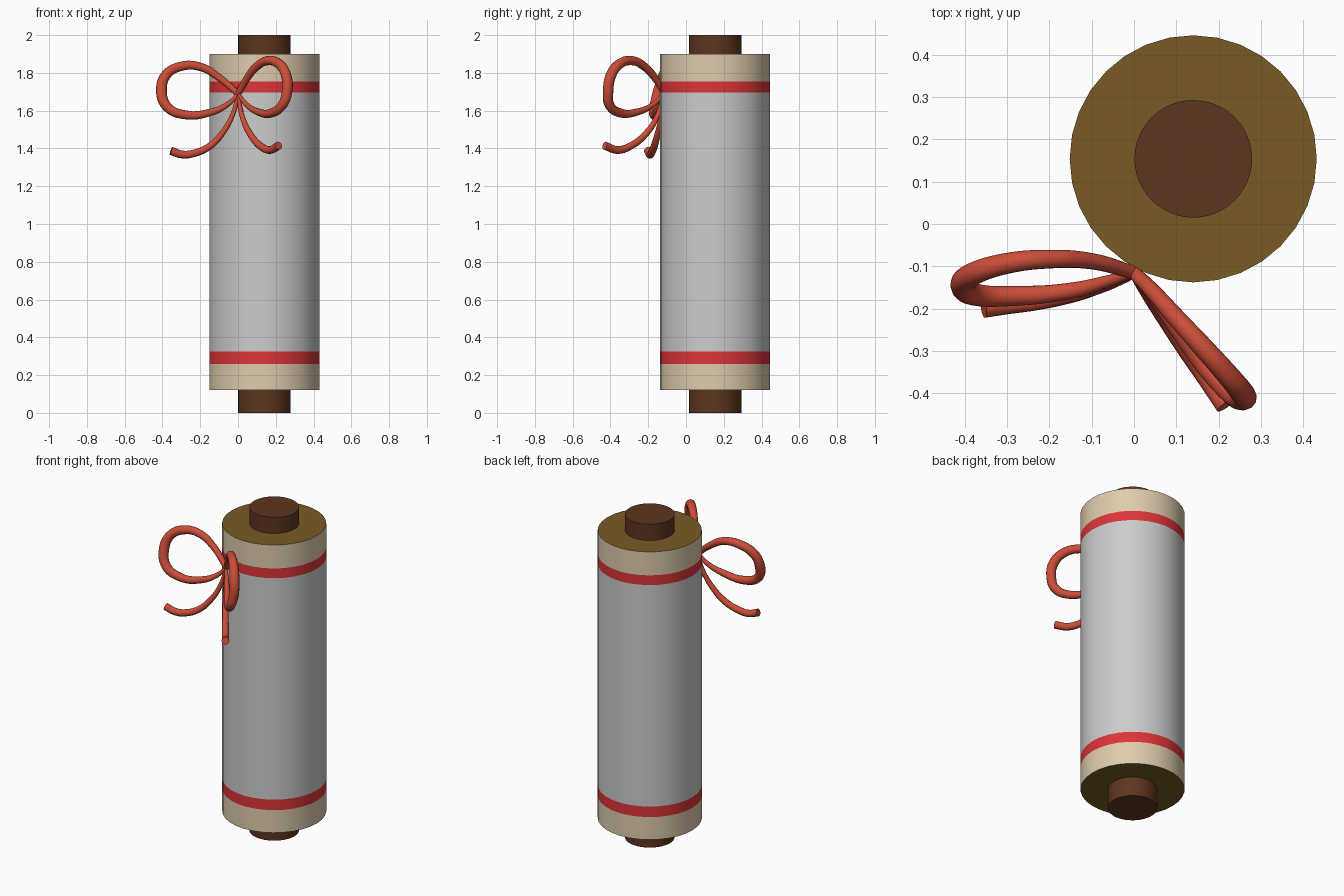
import bpy, bmesh
from math import cos, sin, tau, radians

if "Cube" in bpy.data.objects:
    bpy.data.objects.remove(bpy.data.objects["Cube"])

CX, CY = 0.14, 0.154   # axis of the scroll


def material(name, r, g, b):
    m = bpy.data.materials.new(name)
    m.diffuse_color = (r, g, b, 1)
    m.use_nodes = True
    m.node_tree.nodes["Principled BSDF"].inputs["Base Color"].default_value = m.diffuse_color
    return m


cream = material("cream", 0.73, 0.60, 0.42)
red = material("red", 0.72, 0.035, 0.04)
wood = material("dark_wood", 0.11, 0.036, 0.014)
gold = material("rolled_edge", 0.19, 0.105, 0.018)
cord = material("cord", 0.60, 0.075, 0.04)


def smooth(obj):
    bpy.ops.object.select_all(action='DESELECT')
    obj.select_set(True)
    bpy.context.view_layer.objects.active = obj
    bpy.ops.object.shade_smooth_by_angle(angle=radians(40))


def tube(name, r, z0, z1, sides, side_mat=None, bottom=None, top=None):
    """Upright cylinder section with optional end caps."""
    bm = bmesh.new()
    rings = [[bm.verts.new((CX + r * cos(tau * i / sides), CY + r * sin(tau * i / sides), z))
              for i in range(sides)] for z in (z0, z1)]
    lo, hi = rings
    for i in range(sides):
        j = (i + 1) % sides
        bm.faces.new((lo[i], lo[j], hi[j], hi[i]))
    if bottom:
        bm.faces.new(lo[::-1]).material_index = 1
    if top:
        bm.faces.new(hi).material_index = 1
    me = bpy.data.meshes.new(name)
    bm.to_mesh(me)
    bm.free()
    if side_mat:
        me.materials.append(side_mat)
    if bottom or top:
        me.materials.append(bottom or top)
    obj = bpy.data.objects.new(name, me)
    bpy.context.collection.objects.link(obj)
    smooth(obj)


# Rolled paper, stacked as coloured bands
tube("lower_end_band", 0.292, 0.12, 0.26, 32, cream, bottom=gold)
tube("lower_stripe", 0.292, 0.26, 0.325, 32, red)
tube("paper_roll", 0.292, 0.325, 1.695, 32)
tube("upper_stripe", 0.292, 1.695, 1.755, 32, red)
tube("upper_end_band", 0.292, 1.755, 1.90, 32, cream, top=gold)

# Wooden rod through the middle
tube("rod", 0.139, 0, 2, 48, wood, wood, wood)


def string(name, pts, radii):
    """Tapered round cord through the points; radii are spread along its length."""
    cu = bpy.data.curves.new(name, 'CURVE')
    cu.dimensions = '3D'
    cu.bevel_depth = 1
    cu.bevel_resolution = 4
    cu.resolution_u = 6
    cu.use_fill_caps = True
    sp = cu.splines.new('BEZIER')
    sp.bezier_points.add(len(pts) - 1)
    for i, (bp, p) in enumerate(zip(sp.bezier_points, pts)):
        bp.co = p
        bp.handle_left_type = bp.handle_right_type = 'AUTO'
        t = i / (len(pts) - 1) * (len(radii) - 1)
        k = min(int(t), len(radii) - 2)
        bp.radius = radii[k] + (radii[k + 1] - radii[k]) * (t - k)
    cu.materials.append(cord)
    obj = bpy.data.objects.new(name, cu)
    bpy.context.collection.objects.link(obj)
    bpy.ops.object.select_all(action='DESELECT')
    obj.select_set(True)
    bpy.context.view_layer.objects.active = obj
    bpy.ops.object.convert(target='MESH')
    smooth(bpy.context.object)


# Bow loops
loop_r = (0.016, 0.024, 0.029, 0.023, 0.008)
string("left_loop", [
    (0, -0.115, 1.69), (-0.10, -0.088, 1.775), (-0.20, -0.083, 1.832), (-0.30, -0.093, 1.835),
    (-0.38, -0.118, 1.79), (-0.405, -0.145, 1.705), (-0.375, -0.167, 1.62),
    (-0.28, -0.17, 1.578), (-0.15, -0.158, 1.59), (-0.05, -0.132, 1.637), (0, -0.118, 1.69)], loop_r)
string("right_loop", [
    (0, -0.115, 1.69), (0.045, -0.16, 1.767), (0.10, -0.222, 1.835), (0.16, -0.288, 1.865),
    (0.22, -0.355, 1.845), (0.255, -0.398, 1.785), (0.26, -0.412, 1.705), (0.235, -0.405, 1.63),
    (0.175, -0.345, 1.587), (0.11, -0.262, 1.592), (0.045, -0.174, 1.632), (0, -0.118, 1.69)], loop_r)

# Hanging tails
tail_r = (0.010, 0.019, 0.022)
string("left_tail", [
    (0, -0.118, 1.68), (-0.03, -0.13, 1.575), (-0.08, -0.148, 1.485), (-0.15, -0.168, 1.412),
    (-0.23, -0.184, 1.375), (-0.295, -0.192, 1.368), (-0.355, -0.20, 1.387)], tail_r)
string("right_tail", [
    (0, -0.118, 1.68), (0.022, -0.152, 1.57), (0.062, -0.21, 1.48), (0.12, -0.295, 1.412),
    (0.17, -0.365, 1.392), (0.215, -0.43, 1.415)], tail_r)
